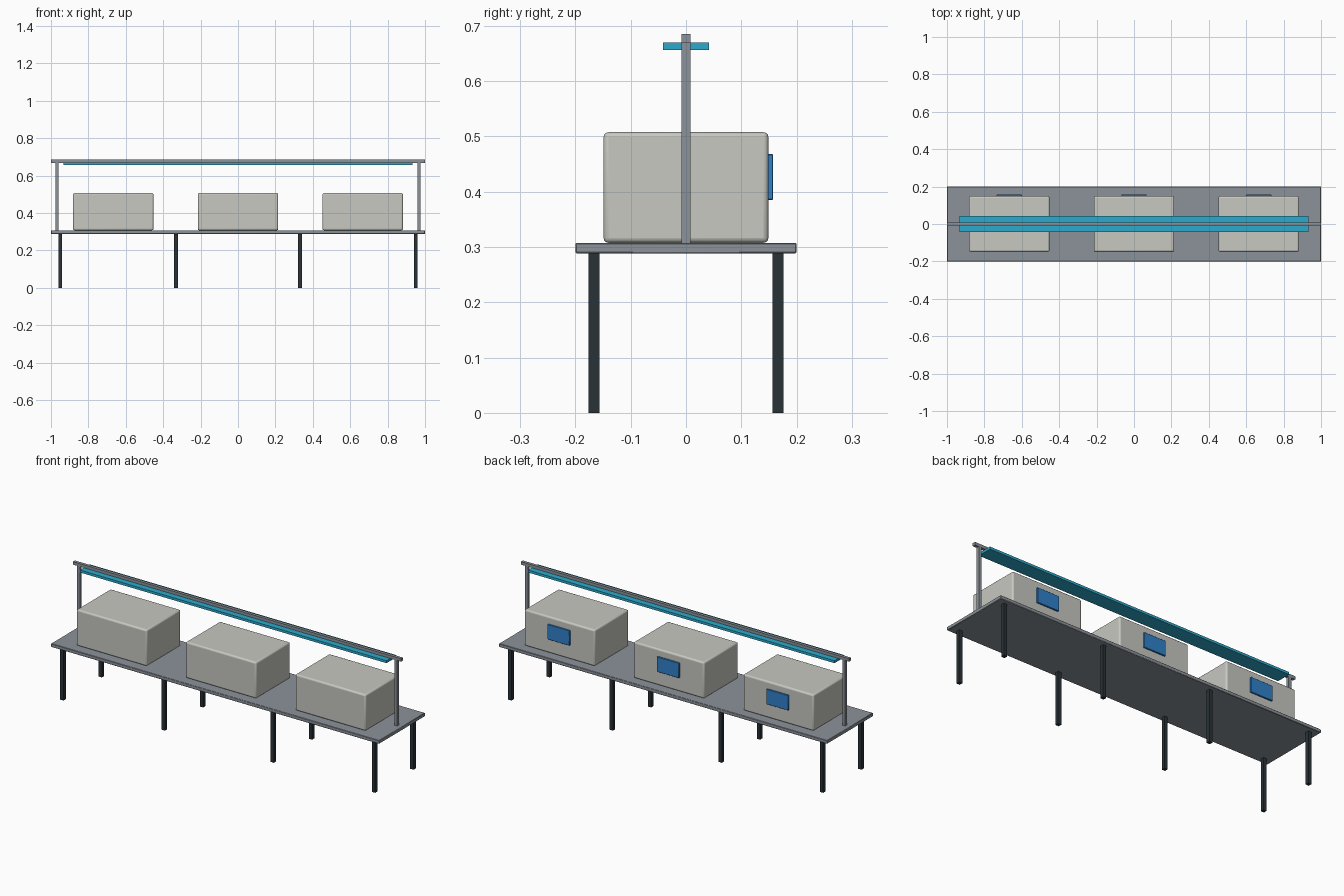
import bpy

if "Cube" in bpy.data.objects:
    bpy.data.objects.remove(bpy.data.objects["Cube"])


def material(name, rgb):
    m = bpy.data.materials.new(name)
    m.diffuse_color = (*rgb, 1.0)
    m.use_nodes = True
    m.node_tree.nodes["Principled BSDF"].inputs["Base Color"].default_value = m.diffuse_color
    return m


GREY = material("steel grey", (0.26, 0.29, 0.32))
DARK = material("dark leg metal", (0.022, 0.032, 0.037))
CASE = material("light case grey", (0.57, 0.58, 0.53))
CYAN = material("cyan light strip", (0.026, 0.40, 0.60))
BLUE = material("screen blue", (0.03, 0.22, 0.60))


def box(name, center, size, mat, bevel=0.0, segments=2):
    """Box with optional rounded edges."""
    bpy.ops.mesh.primitive_cube_add(size=1, location=center)
    ob = bpy.context.object
    ob.name = name
    ob.scale = size
    bpy.ops.object.transform_apply(location=False, rotation=False, scale=True)
    ob.data.materials.append(mat)
    if bevel:
        mod = ob.modifiers.new("rounded edges", "BEVEL")
        mod.width = bevel
        mod.segments = segments
        bpy.ops.object.shade_smooth_by_angle(angle=0.6)
    return ob


# Bench top
box("bench_top", (0, 0, 0.298), (2.0, 0.4, 0.019), GREY, 0.002, 1)

# Legs: four pairs along the bench
for x in (-0.95, -0.332, 0.332, 0.95):
    for y in (-0.1667, 0.1667):
        box("leg", (x, y, 0.1445), (0.02, 0.02, 0.289), DARK)

# Three machine cases, each with a screen on the back
for x in (-0.667, 0, 0.667):
    box("machine_case", (x, 0, 0.4075), (0.43, 0.298, 0.2), CASE, 0.009, 3)
    box("screen", (x, 0.1528, 0.4265), (0.134, 0.0095, 0.083), BLUE, 0.0015, 1)

# Overhead frame: end posts, rail and light strip
for x in (-0.967, 0.967):
    box("frame_post", (x, 0, 0.491), (0.0167, 0.0167, 0.368), GREY)
box("frame_rail", (0, 0, 0.677), (2.0, 0.0167, 0.0165), GREY)
box("light_strip", (0, 0, 0.6625), (1.868, 0.083, 0.0135), CYAN)
